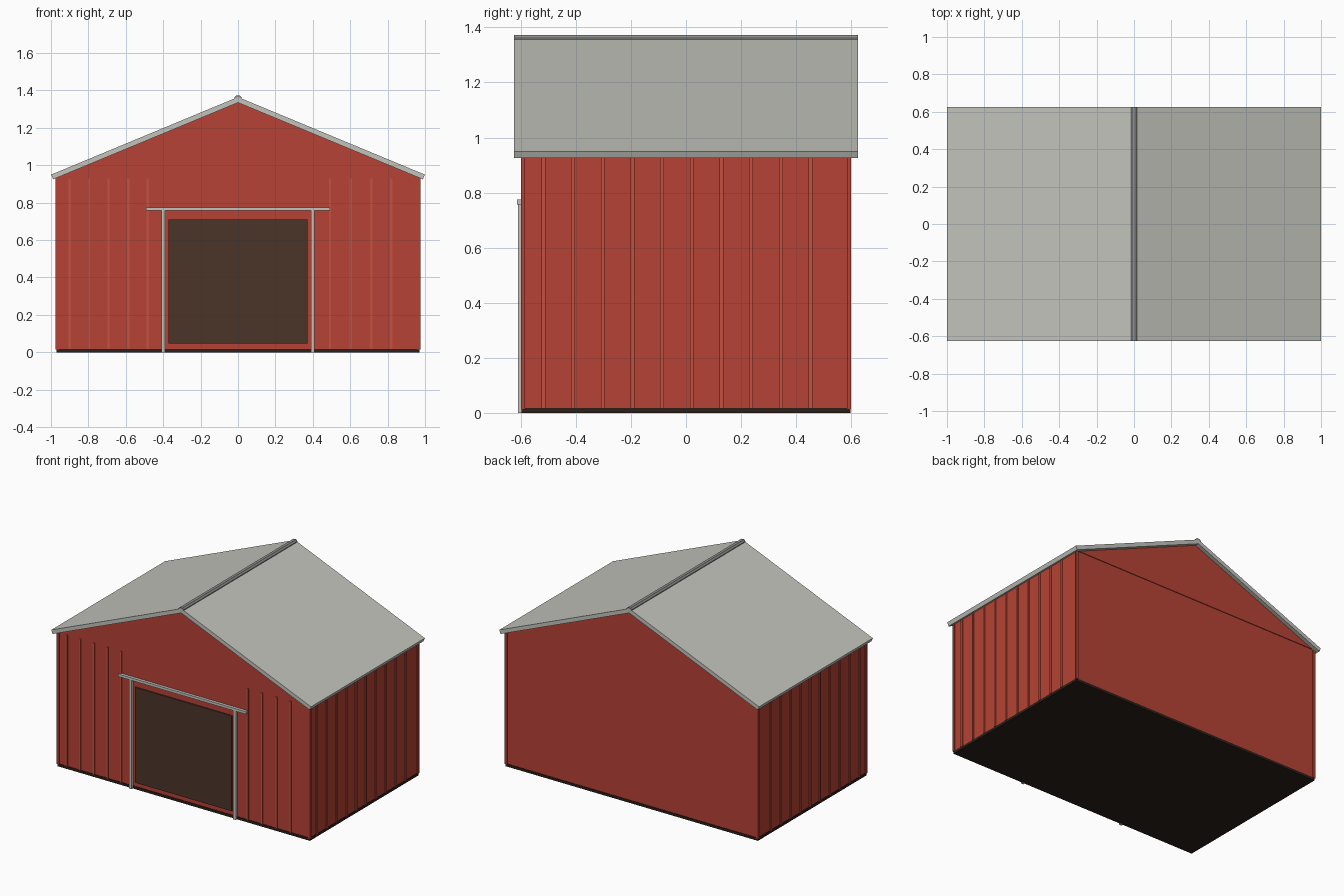
import bpy, bmesh

if "Cube" in bpy.data.objects:
    bpy.data.objects.remove(bpy.data.objects["Cube"])


def material(name, rgb):
    m = bpy.data.materials.new(name)
    m.diffuse_color = (*rgb, 1)
    m.use_nodes = True
    m.node_tree.nodes["Principled BSDF"].inputs["Base Color"].default_value = m.diffuse_color
    return m


RED = material("barn red", (0.47, 0.055, 0.035))
RIB = material("rib red", (0.56, 0.08, 0.05))
DOOR = material("dark brown", (0.07, 0.035, 0.022))
BASE = material("base brown", (0.025, 0.014, 0.01))
ROOF = material("roof grey", (0.55, 0.55, 0.51))
CAP = material("cap grey", (0.27, 0.27, 0.26))


def finish(name, bm, mat):
    bmesh.ops.recalc_face_normals(bm, faces=bm.faces)
    me = bpy.data.meshes.new(name)
    bm.to_mesh(me)
    bm.free()
    me.materials.append(mat)
    ob = bpy.data.objects.new(name, me)
    bpy.context.collection.objects.link(ob)
    return ob


def box(name, x0, x1, y0, y1, z0, z1, mat):
    bm = bmesh.new()
    bmesh.ops.create_cube(bm, size=1)
    for v in bm.verts:
        v.co = (x1 if v.co.x > 0 else x0,
                y1 if v.co.y > 0 else y0,
                z1 if v.co.z > 0 else z0)
    return finish(name, bm, mat)


def prism(name, profile, y0, y1, mat):
    """Extrude an (x, z) profile along y."""
    bm = bmesh.new()
    face = bm.faces.new([bm.verts.new((x, y0, z)) for x, z in profile])
    ext = bmesh.ops.extrude_face_region(bm, geom=[face])["geom"]
    verts = [g for g in ext if isinstance(g, bmesh.types.BMVert)]
    bmesh.ops.translate(bm, verts=verts, vec=(0, y1 - y0, 0))
    return finish(name, bm, mat)


# Base and walls
box("base_plate", -0.971, 0.971, -0.597, 0.597, 0, 0.018, BASE)
box("walls", -0.967, 0.967, -0.593, 0.593, 0.015, 0.94, RED)
prism("gable", [(-0.967, 0.94), (0.967, 0.94), (0, 1.338)], -0.598, 0.598, RED)

# Corner trims
for sx in (-1, 1):
    for sy in (-1, 1):
        xs = sorted((sx * 0.958, sx * 0.975))
        ys = sorted((sy * 0.587, sy * 0.600))
        box("corner_trim", *xs, *ys, 0.015, 0.935, RED)

# Vertical siding ribs on the front and both sides
for x in (-0.9, -0.797, -0.692, -0.587, -0.482, 0.492, 0.603, 0.712, 0.82):
    box("front_rib", x - 0.006, x + 0.006, -0.599, -0.59, 0.018, 0.93, RIB)
for i in range(10):
    y = -0.518 + i * 0.1078
    for sx in (-1, 1):
        xs = sorted((sx * 0.96, sx * 0.973))
        box("side_rib", *xs, y - 0.007, y + 0.007, 0.018, 0.935, RIB)

# Roof slabs and ridge cap
for side, s in (("left", -1), ("right", 1)):
    prism(side + "_roof", [(0, 1.335), (s * 0.988, 0.925),
                           (s * 0.999, 0.950), (0, 1.365)], -0.625, 0.625, ROOF)
prism("ridge_cap", [(-0.02, 1.348), (0.02, 1.348), (0.02, 1.362),
                    (0.01, 1.372), (-0.01, 1.372), (-0.02, 1.362)],
      -0.625, 0.625, CAP)

# Door, posts and sliding rail
box("door", -0.372, 0.372, -0.602, -0.59, 0.048, 0.71, DOOR)
for sx in (-1, 1):
    box("door_post", sx * 0.4 - 0.01, sx * 0.4 + 0.01, -0.61, -0.59, 0, 0.757, ROOF)
box("door_rail", -0.492, 0.492, -0.613, -0.59, 0.757, 0.775, ROOF)
